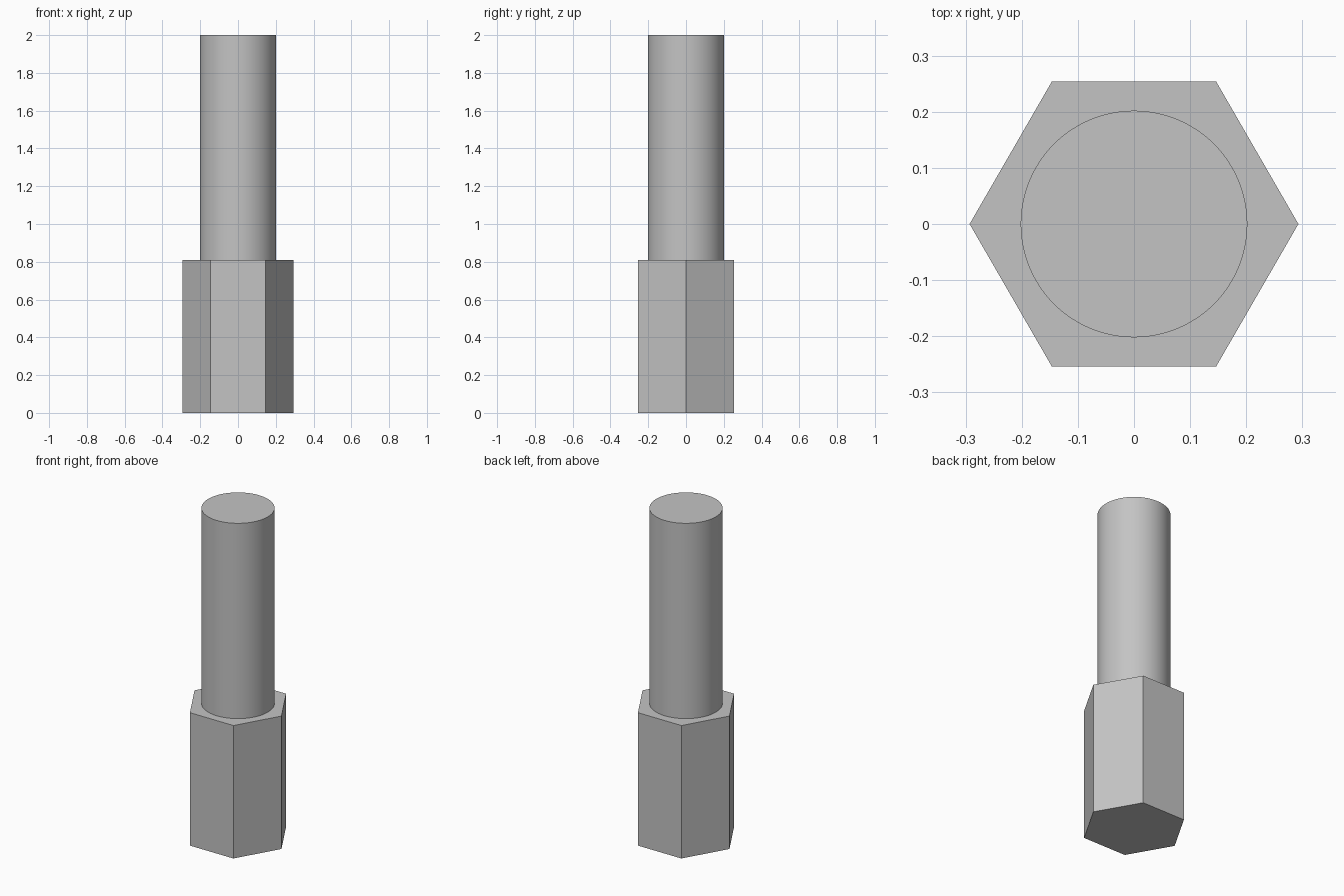
import bpy, math

cube = bpy.data.objects.get("Cube")
if cube:
    bpy.data.objects.remove(cube, do_unlink=True)

# Single plain metal colour
metal = bpy.data.materials.new("grey_metal")
metal.use_nodes = True
colour = (0.55, 0.55, 0.55, 1)
metal.diffuse_color = colour
metal.node_tree.nodes["Principled BSDF"].inputs["Base Color"].default_value = colour


def prism(name, sides, radius, bottom, top):
    """Upright prism with a corner on the x axis."""
    bpy.ops.mesh.primitive_cylinder_add(
        vertices=sides, radius=radius, depth=top - bottom,
        location=(0, 0, (bottom + top) / 2), rotation=(0, 0, math.pi / 2))
    obj = bpy.context.object
    obj.name = name
    obj.data.materials.append(metal)
    bpy.ops.object.transform_apply(location=False, rotation=True, scale=False)
    return obj


HEX_TOP = 0.81

# Hexagonal body, flat faced
prism("hex_body", 6, 0.293, 0, HEX_TOP)

# Round stud standing on the body, smooth sided with crisp rims
prism("round_stud", 96, 0.202, HEX_TOP, 2)
bpy.ops.object.shade_smooth_by_angle(angle=math.radians(30))
